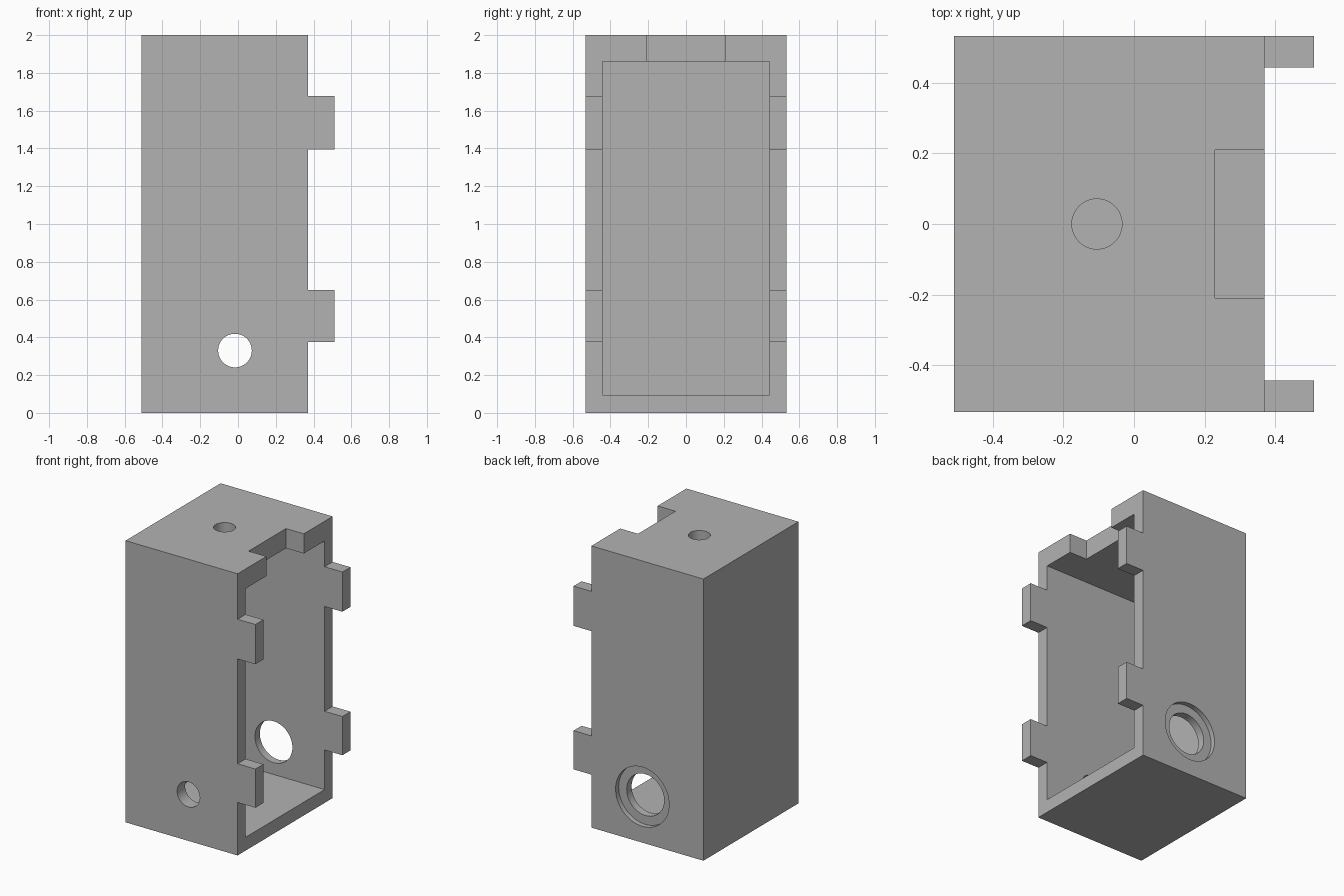
import bpy
import math
from mathutils import Vector

cube = bpy.data.objects.get("Cube")
if cube:
    bpy.data.objects.remove(cube, do_unlink=True)

grey = bpy.data.materials.new("plain grey")
grey.use_nodes = True
colour = (0.45, 0.45, 0.45, 1)
grey.diffuse_color = colour
grey.node_tree.nodes["Principled BSDF"].inputs["Base Color"].default_value = colour

# Main dimensions
BACK, RIM, TAB = -0.51, 0.37, 0.51
HALF_Y, INNER_Y = 0.533, 0.443
FLOOR, CEILING, TOP = 0.095, 1.86, 2.0
WALL = 0.09


def box(name, low, high):
    low, high = Vector(low), Vector(high)
    bpy.ops.mesh.primitive_cube_add(size=1, location=(low + high) / 2)
    obj = bpy.context.object
    obj.name = name
    obj.scale = high - low
    bpy.ops.object.transform_apply(location=True, rotation=True, scale=True)
    obj.data.materials.append(grey)
    return obj


def drill(name, radius, depth, centre, rotation=(0, 0, 0)):
    bpy.ops.mesh.primitive_cylinder_add(
        vertices=64, radius=radius, depth=depth, location=centre, rotation=rotation)
    obj = bpy.context.object
    obj.name = name
    obj.data.materials.append(grey)
    return obj


def cut(target, cutter):
    mod = target.modifiers.new(cutter.name, "BOOLEAN")
    mod.operation = "DIFFERENCE"
    mod.solver = "EXACT"
    mod.object = cutter
    bpy.context.view_layer.objects.active = target
    bpy.ops.object.modifier_apply(modifier=mod.name)
    bpy.data.objects.remove(cutter, do_unlink=True)


# Solid block that reaches out to the ends of the tabs
housing = box("housing", (BACK, -HALF_Y, 0), (TAB, HALF_Y, TOP))

# Hollow interior, open on the rim side
cut(housing, box("cavity", (BACK + WALL, -INNER_Y, FLOOR), (1, INNER_Y, CEILING)))

# Trim the rim back everywhere except at the two pairs of tabs
for low, high in ((-1, 0.376), (0.651, 1.395), (1.677, 3)):
    cut(housing, box("rim_trim", (RIM, -1, low), (1, 1, high)))

# Notch in the top wall
cut(housing, box("top_notch", (0.23, -0.21, CEILING - 0.1), (1, 0.21, 3)))

# Hole in the top, hole in the front, and stepped hole in the back
sideways = (math.pi / 2, 0, 0)
cut(housing, drill("top_hole", 0.071, 0.4, (-0.105, 0, TOP)))
cut(housing, drill("front_hole", 0.089, 0.3, (-0.016, -HALF_Y, 0.33), sideways))
cut(housing, drill("back_hole", 0.147, 0.3, (-0.03, HALF_Y, 0.326), sideways))
cut(housing, drill("back_recess", 0.21, 0.07, (-0.03, HALF_Y, 0.326), sideways))

# Smooth only the round hole walls
bpy.ops.object.select_all(action="DESELECT")
housing.select_set(True)
bpy.context.view_layer.objects.active = housing
bpy.ops.object.shade_smooth_by_angle(angle=math.radians(30))
